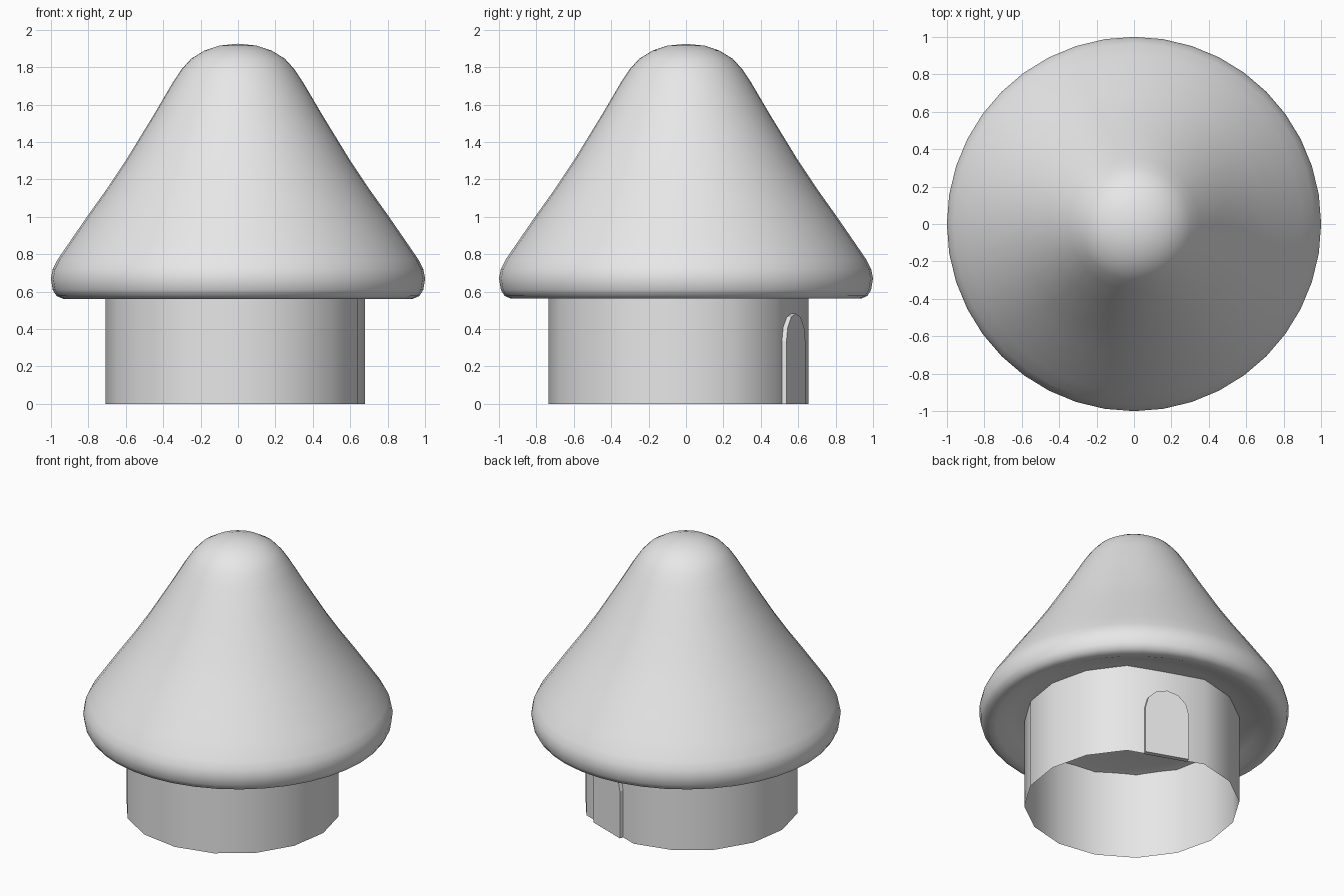
import bpy, bmesh, math
from mathutils import Vector

if "Cube" in bpy.data.objects:
    bpy.data.objects.remove(bpy.data.objects["Cube"])

grey = bpy.data.materials.new("plain grey")
grey.diffuse_color = (0.8, 0.8, 0.8, 1)
grey.use_nodes = True
grey.node_tree.nodes["Principled BSDF"].inputs["Base Color"].default_value = grey.diffuse_color


def finish(name, bm, smooth_angle=None, recalc=True):
    if recalc:
        bmesh.ops.recalc_face_normals(bm, faces=bm.faces)
    me = bpy.data.meshes.new(name)
    bm.to_mesh(me)
    bm.free()
    me.materials.append(grey)
    ob = bpy.data.objects.new(name, me)
    bpy.context.collection.objects.link(ob)
    if smooth_angle:
        bpy.ops.object.select_all(action='DESELECT')
        ob.select_set(True)
        bpy.context.view_layer.objects.active = ob
        bpy.ops.object.shade_smooth_by_angle(angle=math.radians(smooth_angle))
    return ob


# Cap: lathed profile with a shallow hollow underside
profile = [(0, 1.925), (0.1, 1.915), (0.18, 1.888), (0.25, 1.845), (0.3, 1.79),
           (0.35, 1.715), (0.45, 1.545), (0.6, 1.3), (0.7, 1.15), (0.8, 1.01),
           (0.9, 0.865), (0.965, 0.77), (0.99, 0.72), (1.0, 0.67), (0.99, 0.61),
           (0.97, 0.577), (0.935, 0.562), (0.89, 0.565), (0.8, 0.6),
           (0.69, 0.63), (0.4, 0.645), (0, 0.65)]
bm = bmesh.new()
vs = [bm.verts.new((r, 0, z)) for r, z in profile]
es = [bm.edges.new(p) for p in zip(vs, vs[1:])]
bmesh.ops.spin(bm, geom=vs + es, cent=(0, 0, 0), axis=(0, 0, 1),
               angle=2 * math.pi, steps=40)
bmesh.ops.remove_doubles(bm, verts=bm.verts, dist=0.0005)
finish("mushroom_cap", bm, 60)

# Stem: open 16-sided tube, flattened where the door sits
CENTRE = Vector((-0.015, -0.04, 0))
RADIUS, SIDES, DOOR = 0.695, 16, math.radians(70)
bm = bmesh.new()
rings = []
for z in (0, 0.64):
    rings.append([bm.verts.new(CENTRE + Vector((RADIUS * math.cos(a), RADIUS * math.sin(a), z)))
                  for a in (DOOR + 2 * math.pi * i / SIDES for i in range(1, SIDES))])
n = SIDES - 1
for i in range(n):
    j = (i + 1) % n
    bm.faces.new((rings[0][i], rings[0][j], rings[1][j], rings[1][i]))
finish("stem", bm, 60, recalc=False)

# Door: arched plate standing proud of the flat side
out = Vector((math.cos(DOOR), math.sin(DOOR), 0))
side = Vector((-math.sin(DOOR), math.cos(DOOR), 0))
W, SPRING = 0.148, 0.335
outline = [(W, 0)] + [(W * math.cos(math.pi * i / 6), SPRING + W * math.sin(math.pi * i / 6))
                      for i in range(7)] + [(-W, 0)]
bm = bmesh.new()
face = bm.faces.new([bm.verts.new(CENTRE + out * 0.635 + side * u + Vector((0, 0, z)))
                     for u, z in outline])
ext = bmesh.ops.extrude_face_region(bm, geom=[face])
bmesh.ops.translate(bm, vec=out * 0.033,
                    verts=[v for v in ext["geom"] if isinstance(v, bmesh.types.BMVert)])
finish("door", bm)
